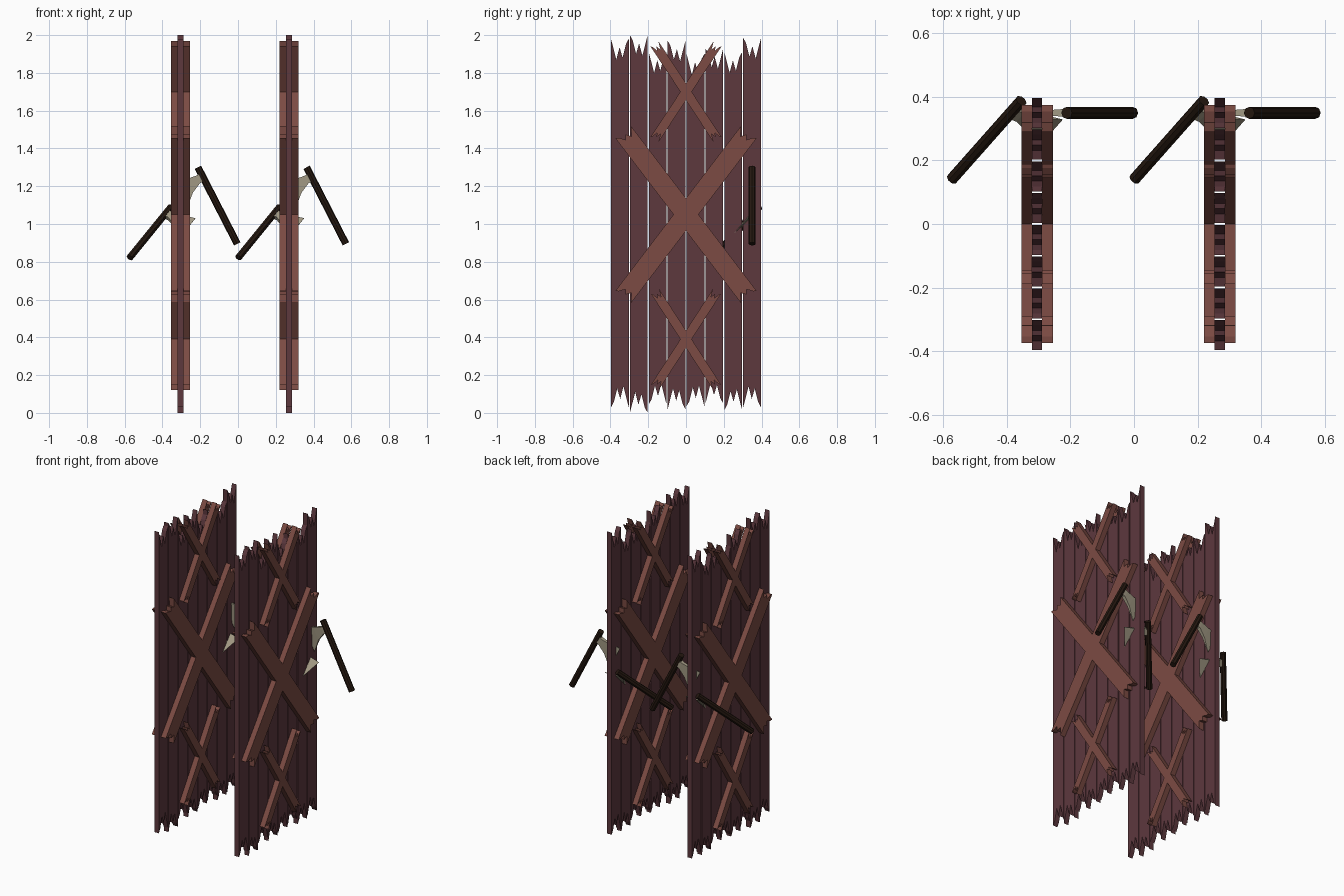
import bpy, bmesh
from math import hypot
from mathutils import Vector, Matrix

if "Cube" in bpy.data.objects:
    bpy.data.objects.remove(bpy.data.objects["Cube"])


def material(name, rgb):
    m = bpy.data.materials.new(name)
    m.diffuse_color = (*rgb, 1)
    m.use_nodes = True
    m.node_tree.nodes["Principled BSDF"].inputs["Base Color"].default_value = m.diffuse_color
    return m


PLANK = material("dark_wood", (0.11, 0.04, 0.048))
BRACE = material("red_wood", (0.2, 0.07, 0.056))
HANDLE = material("black_wood", (0.018, 0.009, 0.005))
STEEL = material("worn_metal", (0.36, 0.32, 0.23))


def finish(name, bm, mat):
    bmesh.ops.recalc_face_normals(bm, faces=bm.faces)
    me = bpy.data.meshes.new(name)
    bm.to_mesh(me)
    bm.free()
    me.materials.append(mat)
    ob = bpy.data.objects.new(name, me)
    bpy.context.collection.objects.link(ob)
    return ob


# Splintered end profile: (position across the board, notch depth)
TEETH = [(-0.5, 0.0), (-0.2, 1.0), (-0.02, 0.4), (0.15, 0.9), (0.34, 0.25), (0.5, 0.0)]


def board(name, start, end, width, x0, x1, notch, flip, mat):
    """Board in the yz plane from start to end, with splintered ends."""
    sy, sz = start
    dy, dz = end[0] - sy, end[1] - sz
    length = hypot(dy, dz)
    ay, az = dy / length, dz / length
    s = -1 if flip else 1
    top = sorted((s * u * width, length - d * notch) for u, d in TEETH)
    bottom = sorted(((-s * u * width, d * notch) for u, d in TEETH), reverse=True)
    bm = bmesh.new()
    face = bm.faces.new([bm.verts.new((x0, sy + az * u + ay * v, sz - ay * u + az * v))
                         for u, v in top + bottom])
    ext = bmesh.ops.extrude_face_region(bm, geom=[face])
    bmesh.ops.translate(bm, vec=(x1 - x0, 0, 0),
                        verts=[g for g in ext["geom"] if isinstance(g, bmesh.types.BMVert)])
    return finish(name, bm, mat)


def axe(name, dx, top, end, out):
    """Axe with an octagonal handle; the blade fans out towards 'out'."""
    top, end = Vector(top), Vector(end)
    h = (end - top).normalized()
    p = Vector(out)
    p = (p - h * p.dot(h)).normalized()
    n = h.cross(p)
    shift = Vector((dx, 0, 0))
    frame = Matrix((p, n, h)).transposed().to_4x4()
    # handle
    bm = bmesh.new()
    bmesh.ops.create_cone(bm, cap_ends=True, segments=8, radius1=0.019, radius2=0.019,
                          depth=(end - top).length,
                          matrix=Matrix.Translation((top + end) / 2 + shift) @ frame)
    finish(name + "_handle", bm, HANDLE)
    # blade: sections of (outward, upper edge, lower edge, half thickness)
    bm = bmesh.new()
    rings = []
    for s, t0, t1, w in [(0.0, 0.035, 0.08, 0.012), (0.03, 0.035, 0.08, 0.012),
                         (0.085, 0.027, 0.107, 0.008), (0.155, 0.005, 0.17, 0.0006)]:
        rings.append([bm.verts.new(top + shift + p * s + h * t + n * k)
                      for t, k in [(t0, -w), (t1, -w), (t1, w), (t0, w)]])
    for a, b in zip(rings, rings[1:]):
        for i in range(4):
            j = (i + 1) % 4
            bm.faces.new((a[i], a[j], b[j], b[i]))
    bm.faces.new(rings[0])
    bm.faces.new(rings[-1])
    finish(name + "_blade", bm, STEEL)


TOPS = [1.98, 2.0, 1.91, 1.97, 1.9, 1.93, 1.91, 1.985]
BOTTOMS = [0.03, 0.0, 0.045, 0.02, 0.035, 0.05, 0.015, 0.03]
# Crossed braces: (name, centre z, half span y, half span z, width)
CROSSES = [("upper", 1.70, 0.168, 0.255, 0.05),
           ("middle", 1.05, 0.333, 0.437, 0.105),
           ("lower", 0.39, 0.165, 0.255, 0.05)]

for door, cx in (("left_door", -0.305), ("right_door", 0.27)):
    # upright planks
    for i, (zt, zb) in enumerate(zip(TOPS, BOTTOMS)):
        y = -0.35 + 0.1 * i
        board(f"{door}_plank_{i + 1}", (y, zb), (y, zt), 0.094,
              cx - 0.016, cx + 0.016, 0.11, i % 2, PLANK)
    # crossed braces on both faces
    for side in (-1, 1):
        for cname, z, hy, hz, w in CROSSES:
            for d in (-1, 1):
                board(f"{door}_{cname}_brace", (-d * hy, z - hz), (d * hy, z + hz), w,
                      cx + side * 0.016, cx + side * 0.05, 0.045, d < 0, BRACE)
    # axes stuck in from each face
    axe(door + "_right_axe", cx, (0.093, 0.35, 1.30), (0.301, 0.35, 0.895), (-0.89, 0, -0.456))
    axe(door + "_left_axe", cx, (-0.05, 0.388, 1.09), (-0.268, 0.142, 0.822), (0.865, -0.355, -0.355))
